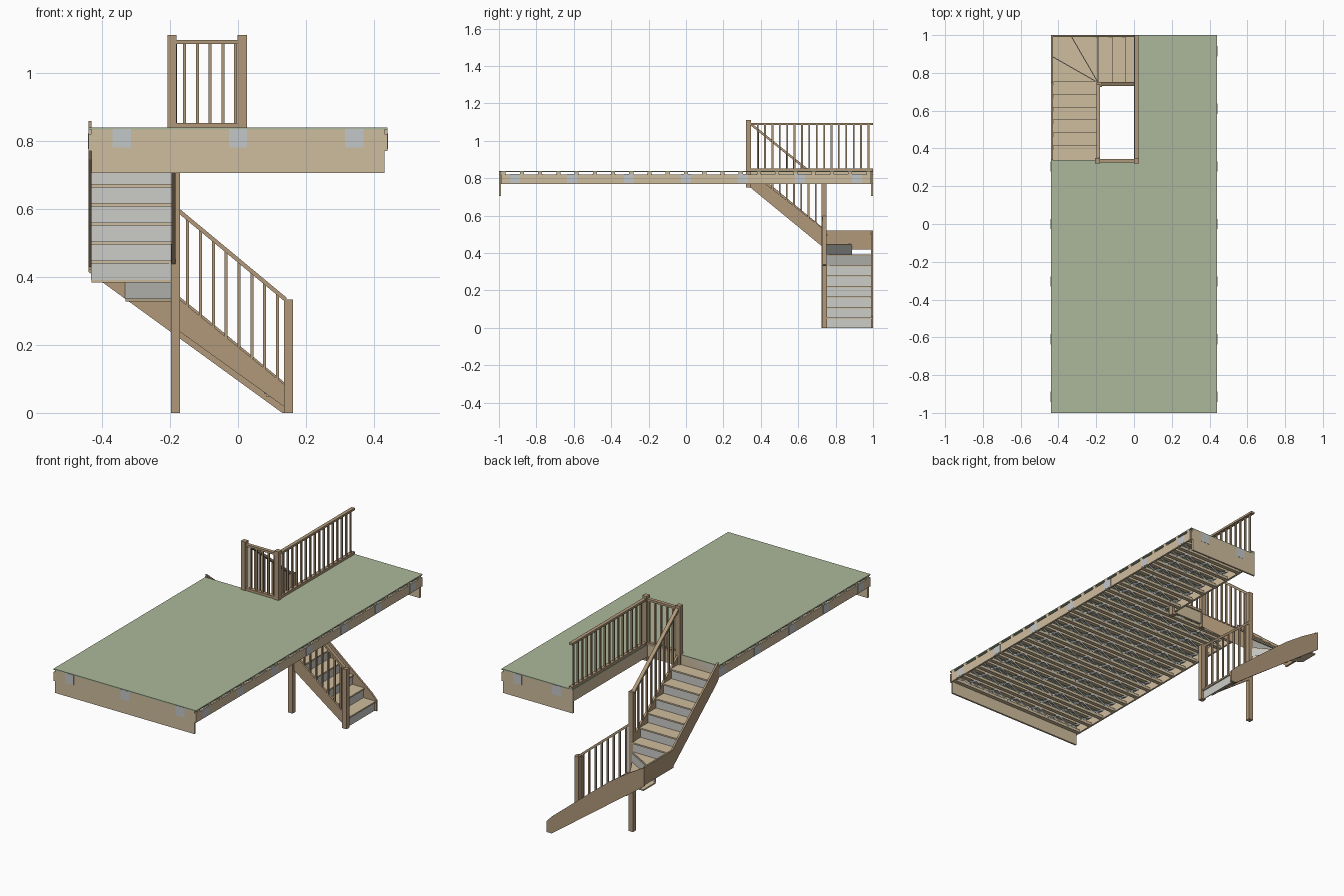
import bpy, bmesh
from mathutils import Vector as V

cube = bpy.data.objects.get("Cube")
if cube:
    bpy.data.objects.remove(cube)


def material(name, *rgb):
    lin = [((c / 255 + 0.055) / 1.055) ** 2.4 for c in rgb] + [1]
    m = bpy.data.materials.new(name)
    m.use_nodes = True
    m.diffuse_color = lin
    m.node_tree.nodes["Principled BSDF"].inputs["Base Color"].default_value = lin
    return m


GREEN = material("green decking", 172, 184, 155)
TAN = material("light timber", 207, 189, 157)
BROWN = material("brown timber", 177, 153, 122)
GREY = material("grey riser", 204, 204, 200)
METAL = material("metal plate", 196, 199, 201)


# Every solid is a polygon swept along a vector
def box(x0, x1, y0, y1, z0, z1):
    return [V((x0, y0, z0)), V((x1, y0, z0)), V((x1, y1, z0)), V((x0, y1, z0))], V((0, 0, z1 - z0))


def bar(p, q, w, h):
    p, q = V(p), V(q)
    d = (q - p).normalized()
    s = d.cross(V((0, 0, 1))).normalized() * w / 2
    u = s.cross(d).normalized() * h / 2
    return [p - s - u, p + s - u, p + s + u, p - s + u], q - p


def post(x, y, z0, z1, w=0.027):
    return box(x - w / 2, x + w / 2, y - w / 2, y + w / 2, z0, z1)


def side_xz(points, y, t):
    return [V((x, y, z)) for x, z in points], V((0, t, 0))


def side_yz(points, x, t):
    return [V((x, y, z)) for y, z in points], V((t, 0, 0))


def part(name, mat, solids):
    bm = bmesh.new()
    for poly, vec in solids:
        a = [bm.verts.new(p) for p in poly]
        b = [bm.verts.new(p + vec) for p in poly]
        bm.faces.new(a)
        bm.faces.new(b[::-1])
        for i in range(len(a)):
            j = (i + 1) % len(a)
            bm.faces.new((a[j], a[i], b[i], b[j]))
    bmesh.ops.recalc_face_normals(bm, faces=bm.faces)
    me = bpy.data.meshes.new(name)
    bm.to_mesh(me)
    bm.free()
    me.materials.append(mat)
    ob = bpy.data.objects.new(name, me)
    bpy.context.collection.objects.link(ob)
    return ob


# Platform: L-shaped deck with a stairwell notch
TOP, BASE, W, WELL = 0.838, 0.77, 0.44, 0.34
outline = [(-W, -1), (W, -1), (W, 1), (0, 1), (0, WELL), (-W, WELL)]
part("deck_board", GREEN, [([V((x, y, TOP - 0.006)) for x, y in outline], V((0, 0, 0.006)))])
part("end_beams", TAN, [
    box(-0.43, 0.43, -1, -0.99, 0.705, 0.832), box(0, 0.43, 0.99, 1, 0.705, 0.832),
    box(-W, W, -0.9995, -0.992, BASE, 0.82), box(0, W, 0.992, 0.9995, BASE, 0.82)])
part("side_beams", TAN, [box(0.43, W, -0.99, 0.99, BASE, 0.82),
                         box(-W, -0.43, -0.99, WELL, BASE, 0.82)])
part("well_trimmers", TAN, [box(0, 0.012, WELL, 0.99, BASE, 0.832),
                            box(-W, 0, WELL - 0.012, WELL, BASE, 0.832)])

# Joists across the platform: two chords joined by metal zigzag webs
chords, webs = [], []
count = 20
for i in range(count + 1):
    y = -0.975 + 1.95 * i / count
    x0 = -W if y < WELL else 0.0
    chords.append(box(x0, W, y - 0.011, y + 0.011, 0.816, 0.832))
    chords.append(box(x0 + 0.01, 0.43, y - 0.011, y + 0.011, BASE, 0.786))
    bays = 12 if x0 < 0 else 6
    step = (0.43 - x0 - 0.01) / bays
    for k in range(bays):
        x = x0 + 0.01 + k * step
        zs = (0.782, 0.82) if k % 2 else (0.82, 0.782)
        for s in (-0.011, 0.011):
            webs.append(bar((x, y + s, zs[0]), (x + step, y + s, zs[1]), 0.003, 0.008))
part("joist_chords", TAN, chords)
part("joist_webs", METAL, webs)

# Metal fixing plates on the rim
plates = [box(x - 0.027, x + 0.027, -1.001, -0.999, 0.78, 0.834) for x in (-0.342, 0, 0.342)]
plates += [box(x - 0.027, x + 0.027, 0.999, 1.001, 0.78, 0.834) for x in (0.1, 0.342)]
for i in range(-3, 4):
    y = i * 0.305
    plates.append(box(0.439, 0.441, y - 0.027, y + 0.027, 0.775, 0.821))
    if y < WELL - 0.03:
        plates.append(box(-0.441, -0.439, y - 0.027, y + 0.027, 0.775, 0.821))
part("fixing_plates", METAL, plates)

# Stairs: five lower treads, three winders, six upper treads
RISE, GO, THICK, NOSE = TOP / 15, 0.068, 0.008, 0.008
PX, PY = -0.19, 0.748
treads, risers = [], []
for n in range(1, 6):
    x, z = 0.15 - (n - 1) * GO, n * RISE
    treads.append(box(x - GO, x + NOSE, PY, 0.99, z - THICK, z))
    risers.append(box(x - 0.005, x, PY, 0.99, z - RISE, z - THICK))
for n in range(9, 15):
    y, z = PY - (n - 9) * GO, n * RISE
    treads.append(box(-0.43, PX, y - GO, y + NOSE, z - THICK, z))
for n in range(9, 16):
    y, z = PY - (n - 9) * GO, n * RISE
    risers.append(box(-0.43, PX, y - 0.005, y, z - RISE, z - THICK))
rim = [[(PX, 0.99), (-0.33, 0.99)], [(-0.33, 0.99), (-0.43, 0.99), (-0.43, 0.885)],
       [(-0.43, 0.885), (-0.43, PY)]]
for i, edge in enumerate(rim):
    z = (6 + i) * RISE
    treads.append(([V((x, y, z - THICK)) for x, y in [(PX, PY)] + edge], V((0, 0, THICK))))
    ex, ey = edge[0]
    mid = z - (RISE + THICK) / 2
    risers.append(bar((PX, PY, mid), (ex, ey, mid), 0.005, RISE - THICK))
part("stair_treads", TAN, treads)
part("stair_risers", GREY, risers)

# Strings
part("lower_inner_string", BROWN, [side_xz(
    [(0.14, 0.015), (0.14, 0.08), (-0.18, 0.34), (-0.18, 0.245)], 0.736, 0.012)])
part("lower_outer_string", BROWN, [side_xz(
    [(0.162, 0), (0.162, 0.06), (0.13, 0.095), (-0.12, 0.30), (-0.22, 0.38), (-0.33, 0.455),
     (-W, 0.52), (-W, 0.415), (-0.4, 0.385), (0.13, 0)], 0.99, 0.01)])
part("winder_string", BROWN, [box(-W, -0.43, 0.74, 0.99, 0.42, 0.52)])
part("upper_outer_string", BROWN, [side_yz(
    [(0.75, 0.42), (0.75, 0.52), (WELL, 0.857), (WELL - 0.005, 0.77), (0.355, 0.745)], -W, 0.01)])
part("upper_inner_string", BROWN, [side_yz(
    [(0.74, 0.425), (0.74, 0.525), (WELL, 0.835), (0.32, 0.77)], -0.195, 0.012)])

# Newel posts
GX, GY, MX = 0.0125, 0.335, -0.184
part("newel_posts", BROWN, [
    post(0.1485, 0.741, 0, 0.333), post(MX, 0.738, 0, 0.78),
    post(-0.194, GY, 0.75, 1.11), post(GX, GY, 0.75, 1.11)])

# Handrails and base rails
RAIL = 1.09
part("handrails", BROWN, [
    bar((MX, 0.741, 0.602), (0.14, 0.741, 0.333), 0.02, 0.012),
    bar((-0.189, 0.738, 0.773), (-0.189, 0.345, 1.09), 0.02, 0.012),
    bar((-0.19, GY, RAIL), (GX, GY, RAIL), 0.02, 0.012),
    bar((GX, GY, RAIL), (GX, 1, RAIL), 0.02, 0.012)])
part("base_rails", BROWN, [
    bar((-0.19, GY, 0.845), (GX, GY, 0.845), 0.02, 0.014),
    bar((GX, GY, 0.845), (GX, 1, 0.845), 0.02, 0.014)])

# Balusters
sticks = []
for i in range(8):
    x = -0.148 + i * 0.0377
    sticks.append(post(x, 0.741, 0.33 - (x + 0.17) * 0.81, 0.59 - (x + 0.17) * 0.83, 0.009))
for i in range(9):
    y = 0.385 + i * 0.0385
    drop = (y - WELL) * 0.81
    sticks.append(post(-0.189, y, 0.83 - drop, 1.09 - drop, 0.009))
for i in range(5):
    sticks.append(post(-0.157 + i * 0.0375, GY, 0.845, RAIL, 0.009))
for i in range(16):
    sticks.append(post(GX, 0.383 + i * 0.0395, 0.845, RAIL, 0.009))
part("balusters", BROWN, sticks)
